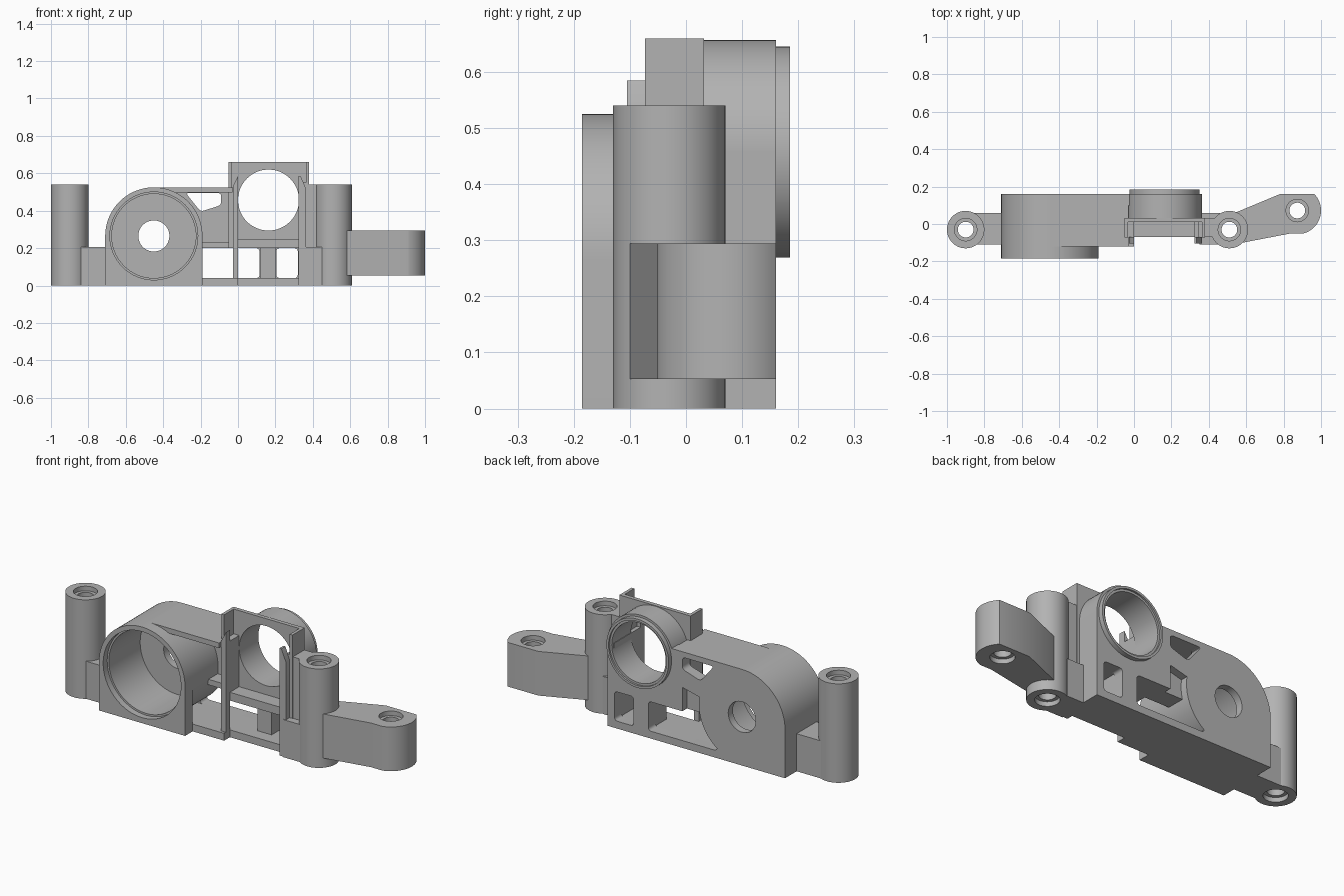
import bpy, bmesh
from math import sin, cos, radians
from mathutils import Vector

if "Cube" in bpy.data.objects:
    bpy.data.objects.remove(bpy.data.objects["Cube"])

GREY = (0.45, 0.45, 0.45, 1)
mat = bpy.data.materials.new("plain grey")
mat.use_nodes = True
mat.diffuse_color = GREY
mat.node_tree.nodes["Principled BSDF"].inputs["Base Color"].default_value = GREY


def arc(cx, cy, r, a0=0, a1=360, n=64):
    """Points along an arc; a full turn omits the repeated end point."""
    count = n if a1 - a0 == 360 else n + 1
    angles = [radians(a0 + (a1 - a0) * i / n) for i in range(count)]
    return [(cx + r * cos(a), cy + r * sin(a)) for a in angles]


def rounded(pts, r=0.02, n=5):
    """Round every corner of a polygon."""
    out = []
    for i, p in enumerate(pts):
        p = Vector(p)
        a = p + (Vector(pts[i - 1]) - p).normalized() * r
        b = p + (Vector(pts[(i + 1) % len(pts)]) - p).normalized() * r
        for k in range(n + 1):
            t = k / n
            out.append(tuple(a * (1 - t) ** 2 + p * 2 * t * (1 - t) + b * t * t))
    return out


def prism(name, pts, lo, hi, axis="y"):
    """Extrude a profile: along y the points are (x, z), along z they are (x, y)."""
    bm = bmesh.new()
    place = (lambda p: (p[0], lo, p[1])) if axis == "y" else (lambda p: (p[0], p[1], lo))
    face = bm.faces.new([bm.verts.new(place(p)) for p in pts])
    res = bmesh.ops.extrude_face_region(bm, geom=[face])
    shift = Vector((0, hi - lo, 0)) if axis == "y" else Vector((0, 0, hi - lo))
    bmesh.ops.translate(bm, vec=shift, verts=[v for v in res["geom"] if isinstance(v, bmesh.types.BMVert)])
    bmesh.ops.recalc_face_normals(bm, faces=bm.faces)
    me = bpy.data.meshes.new(name)
    bm.to_mesh(me)
    bm.free()
    me.materials.append(mat)
    ob = bpy.data.objects.new(name, me)
    bpy.context.collection.objects.link(ob)
    return ob


def box(name, x0, x1, y0, y1, z0, z1):
    return prism(name, [(x0, z0), (x1, z0), (x1, z1), (x0, z1)], y0, y1)


def activate(ob):
    bpy.ops.object.select_all(action="DESELECT")
    ob.select_set(True)
    bpy.context.view_layer.objects.active = ob


def cut(ob, pts, lo, hi, axis="y"):
    """Subtract an extruded profile and discard the cutter."""
    tool = prism("cutter", pts, lo, hi, axis)
    tool.hide_render = True
    mod = ob.modifiers.new("cut", "BOOLEAN")
    mod.operation, mod.solver, mod.object = "DIFFERENCE", "EXACT", tool
    activate(ob)
    bpy.ops.object.modifier_apply(modifier=mod.name)
    bpy.data.objects.remove(tool)


def screw_hole(ob, cx, cy, z0, z1):
    """Through hole widened at both ends."""
    cut(ob, arc(cx, cy, 0.042), z0 - 0.1, z1 + 0.1, "z")
    cut(ob, arc(cx, cy, 0.06), z1 - 0.025, z1 + 0.1, "z")
    cut(ob, arc(cx, cy, 0.06), z0 - 0.1, z0 + 0.025, "z")


# Screw posts and the arms that tie them to the body
for side, cx in (("right", -0.9), ("left", 0.51)):
    post = prism(side + "_post", arc(cx, -0.03, 0.1), 0, 0.54, "z")
    screw_hole(post, cx, -0.03, 0, 0.54)
for name, x0, x1, cx in (("right_arm", -0.88, -0.7, -0.9), ("left_arm", 0.35, 0.46, 0.51)):
    arm = box(name, x0, x1, -0.11, 0.06, 0, 0.205)
    cut(arm, arc(cx, -0.03, 0.065), -0.1, 0.4, "z")
box("post_web", 0.36, 0.43, -0.07, 0.03, 0, 0.54)

# Outrigger arm with a flat-backed boss
boss_x, boss_y = 0.873, 0.072
outline = [(0.5, -0.1), (0.58, -0.1), (0.84, -0.05)]
outline += arc(boss_x, boss_y, 0.127, -75, 44, 24)
outline += [(0.78, 0.16), (0.54, 0.06)]
outrigger = prism("outrigger_arm", outline, 0.053, 0.294, "z")
screw_hole(outrigger, boss_x, boss_y, 0.053, 0.294)
cut(outrigger, arc(0.51, -0.03, 0.065), 0, 0.4, "z")

# Large cup: square-footed front collar and round body
CX, CZ, R = -0.45, 0.265, 0.26
collar = prism("cup_collar", [(-0.71, 0), (-0.19, 0)] + arc(CX, CZ, R, 0, 180, 48), -0.185, -0.12)
cup = prism("cup_body", [(-0.71, 0), (CX, 0)] + arc(CX, CZ, R, -90, 180, 72), -0.12, 0.16)

# Back wall with windows, floor, roof
wall = prism("back_wall", [(CX, 0), (0.36, 0), (0.36, 0.455), (0, 0.455), (0, 0.525), (CX, 0.525)], 0.1, 0.16)
cut(wall, rounded([(-0.28, 0.495), (-0.09, 0.495), (-0.09, 0.43), (-0.2, 0.395)]), 0, 0.3)
cut(wall, rounded([(-0.3, 0.04), (0.115, 0.04), (0.115, 0.2), (-0.3, 0.2)]), 0, 0.3)
cut(wall, [(-0.21, 0.19), (-0.09, 0.19), (-0.09, 0.33), (-0.21, 0.3)], 0.12, 0.3)
cut(wall, rounded([(0.205, 0.04), (0.32, 0.04), (0.32, 0.2), (0.205, 0.2)]), 0, 0.3)
for ob in (collar, cup, wall):
    cut(ob, arc(CX, CZ, 0.235), -0.3, -0.15)
    cut(ob, arc(CX, CZ, 0.225), -0.3, 0.12)
    cut(ob, arc(CX, CZ, 0.083), 0, 0.3)
prism("floor", [(CX, -0.12), (0, -0.12), (0, -0.07), (0.36, -0.07), (0.36, 0.16), (CX, 0.16)], 0, 0.04, "z")
box("roof", CX, -0.03, -0.12, 0.16, 0.497, 0.525)
cut(bpy.data.objects["roof"], arc(CX, CZ, 0.225), -0.3, 0.12)
box("web_shelf", -0.2, 0, 0.02, 0.12, 0.2, 0.23)

# Ring tube with its seat, bored right through
TX, TZ = 0.163, 0.457
tube = prism("ring_tube", arc(TX, TZ, 0.2), 0.03, 0.16)
lip = prism("ring_lip", arc(TX, TZ, 0.188), 0.155, 0.185)
seat = box("ring_seat", -0.037, 0.363, 0.03, 0.16, 0.2, TZ)
plate = box("bracket_plate", -0.05, 0.38, 0.01, 0.032, 0.2, 0.66)
for ob in (tube, lip, seat, plate, wall):
    cut(ob, arc(TX, TZ, 0.163), -0.1, 0.3)
cut(lip, arc(TX, TZ, 0.175), 0.175, 0.3)

# Bracket cheeks, shelf and mullion
box("right_wing", -0.05, -0.033, -0.073, 0.032, 0.5, 0.66)
box("left_wing", 0.363, 0.38, -0.073, 0.032, 0.5, 0.66)
box("right_cheek", -0.05, 0, -0.073, 0.032, 0.2, 0.525)
box("left_cheek", 0.323, 0.363, -0.073, 0.16, 0, 0.46)
box("left_cheek_upper", 0.345, 0.38, -0.073, 0.032, 0, 0.55)
box("lower_shelf", 0, 0.33, -0.07, 0.12, 0.2, 0.245)
box("mullion", 0.118, 0.203, 0, 0.12, 0.02, 0.22)

# Pointed guide blades along the bracket opening
prism("left_blade", [(0.323, 0), (0.363, 0), (0.363, 0.52), (0.335, 0.585), (0.323, 0.585)], -0.105, -0.07)
prism("right_blade", [(-0.028, 0), (0, 0), (0, 0.585), (-0.028, 0.53)], -0.105, -0.07)

# Smooth the curved surfaces, keep edges crisp
for ob in list(bpy.context.scene.objects):
    if ob.type == "MESH" and mat.name in ob.data.materials:
        activate(ob)
        bpy.ops.object.shade_smooth_by_angle(angle=radians(30))
